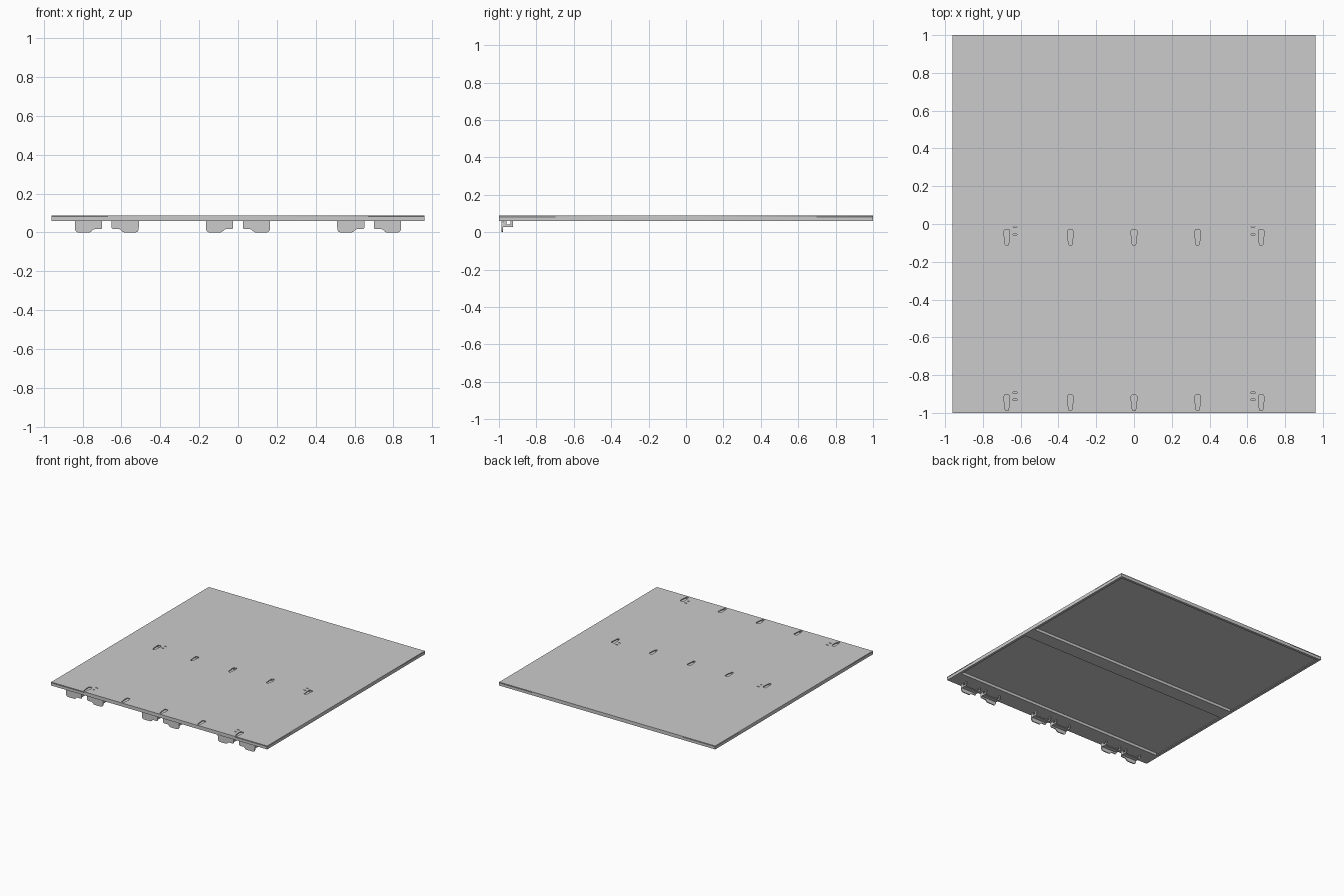
import bpy
from math import pi

if "Cube" in bpy.data.objects:
    bpy.data.objects.remove(bpy.data.objects["Cube"])

W, L = 0.96, 1.0            # half width, half length
Z0, Z1, T = 0.06, 0.088, 0.006   # tray underside, top, sheet thickness
LIP = 0.02


def extruded(name, loops, depth, loc=(0, 0, 0), rot=(0, 0, 0)):
    """Flat outline (with optional holes) extruded symmetrically by depth."""
    cu = bpy.data.curves.new(name, 'CURVE')
    cu.dimensions = '2D'
    cu.fill_mode = 'BOTH'
    cu.extrude = depth / 2
    for pts in loops:
        sp = cu.splines.new('POLY')
        sp.points.add(len(pts) - 1)
        for p, (x, y) in zip(sp.points, pts):
            p.co = (x, y, 0, 1)
        sp.use_cyclic_u = True
    ob = bpy.data.objects.new(name, cu)
    ob.location, ob.rotation_euler = loc, rot
    bpy.context.collection.objects.link(ob)
    bpy.ops.object.select_all(action='DESELECT')
    ob.select_set(True)
    bpy.context.view_layer.objects.active = ob
    bpy.ops.object.convert(target='MESH')
    return bpy.context.object


def box(name, x0, x1, y0, y1, z0, z1):
    bpy.ops.mesh.primitive_cube_add(size=1, location=((x0 + x1) / 2, (y0 + y1) / 2, (z0 + z1) / 2))
    ob = bpy.context.object
    ob.name = name
    ob.scale = (x1 - x0, y1 - y0, z1 - z0)
    bpy.ops.object.transform_apply(location=False, rotation=False, scale=True)
    return ob


def rect(cx, cy, w, h):
    return [(cx - w / 2, cy - h / 2), (cx + w / 2, cy - h / 2),
            (cx + w / 2, cy + h / 2), (cx - w / 2, cy + h / 2)]


def keyhole(cx, y):
    half = [(0.007, -0.082), (0.009, -0.077), (0.015, -0.028), (0.015, -0.006), (0.010, 0)]
    return [(cx + x, y + dy) for x, dy in half] + [(cx - x, y + dy) for x, dy in reversed(half)]


# Top sheet with two rows of keyholes and small slots
loops = [rect(0, 0, 2 * W, 2 * L)]
for y in (-0.03, -0.905):
    loops += [keyhole(x, y) for x in (-0.673, -0.337, 0, 0.337, 0.673)]
    loops += [rect(sx * 0.63, y + dy, 0.02, 0.007) for sx in (-1, 1) for dy in (0.012, -0.026)]
extruded("top_sheet", loops, T, (0, 0, Z1 - T / 2))

# Folded edges with return lips
ZS = Z1 - T
for side, s in (("left", -1), ("right", 1)):
    a, b = sorted((s * W, s * (W - T)))
    box(side + "_edge", a, b, -L, L, Z0, ZS)
    a, b = sorted((s * (W - T), s * (W - LIP)))
    box(side + "_lip", a, b, -L + T, L - T, Z0, Z0 + T)
box("back_edge", -W + T, W - T, L - T, L, Z0, ZS)
box("back_lip", -W + LIP, W - LIP, L - LIP, L - T, Z0, Z0 + T)
box("front_edge", -W + T, W - T, -L, -L + T, Z0, ZS)

# Stiffening channels under the keyhole rows
XI = W - LIP
for name, y0, y1 in (("front_channel", -L + T, -0.86), ("middle_channel", -0.13, -0.015)):
    box(name + "_floor", -XI, XI, y0, y1, Z0, Z0 + T)
    box(name + "_back_wall", -XI, XI, y1 - T, y1, Z0 + T, ZS)
    if name == "middle_channel":
        box(name + "_front_wall", -XI, XI, y0, y0 + T, Z0 + T, ZS)

# Hanging hooks: three mirrored pairs along the front
HOOK = [(0.025, 0.06), (0.025, 0.022), (0.030, 0.017), (0.063, 0.017), (0.070, 0.014),
        (0.082, 0.003), (0.090, 0), (0.148, 0), (0.158, 0.004), (0.164, 0.014), (0.165, 0.06)]
FLANGE = [(-0.978, 0.06), (-0.978, 0.028), (-0.925, 0.028), (-0.925, 0.06),
          (-0.937, 0.06), (-0.937, 0.042), (-0.960, 0.042), (-0.960, 0.06)]
for cx in (-0.675, 0, 0.675):
    for s in (-1, 1):
        extruded("hook_plate", [[(s * x, z) for x, z in HOOK]], 0.008,
                 (cx, -0.982, 0), (pi / 2, 0, 0))
        for x in (0.029, 0.161):
            extruded("hook_flange", [FLANGE], 0.008,
                     (cx + s * x, 0, 0), (pi / 2, 0, pi / 2))
        # Rear crosspiece tying the two flanges
        a, b = sorted((cx + s * 0.033, cx + s * 0.157))
        box("hook_bridge", a, b, -0.978, -0.945, 0.030, 0.037)
